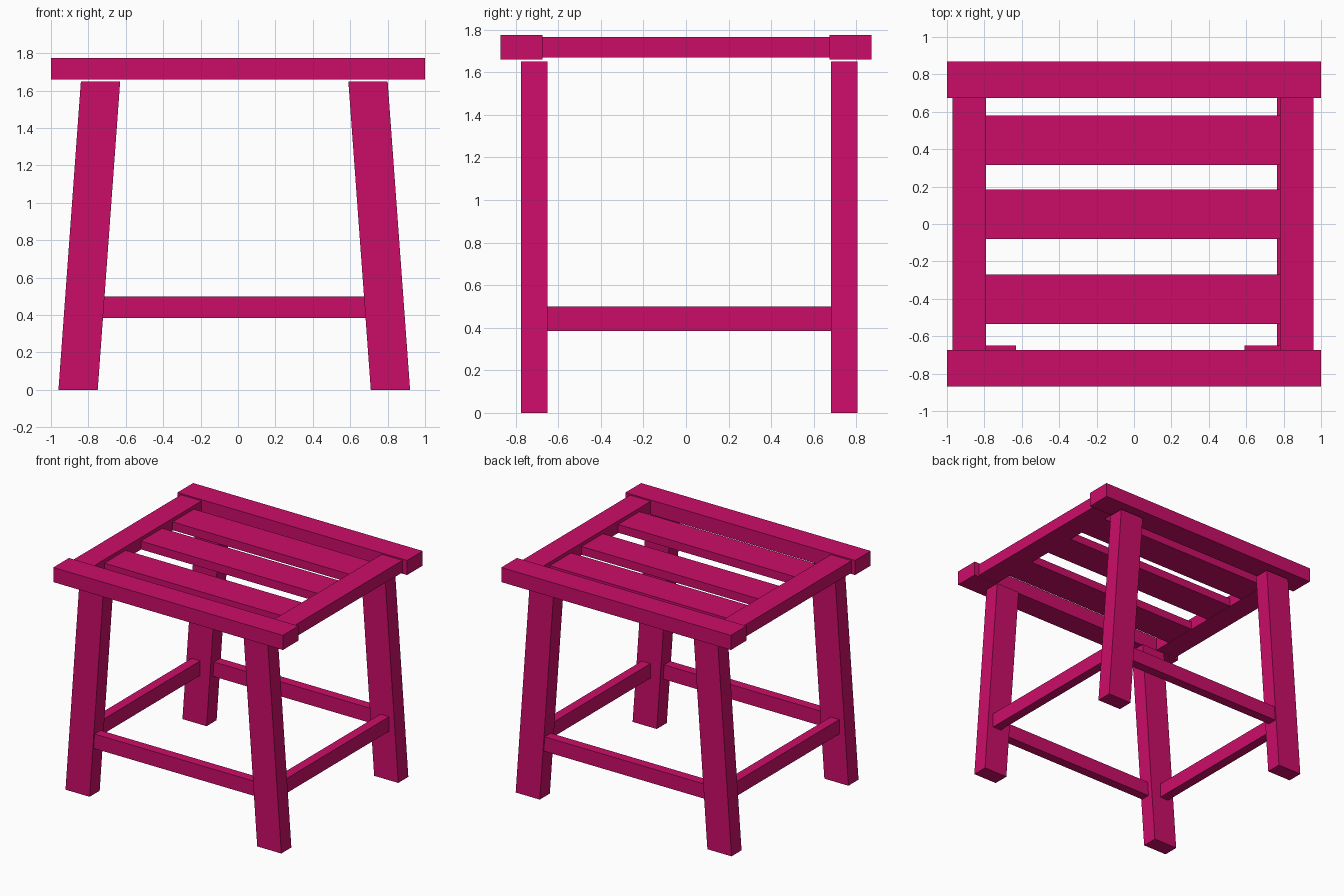
import bpy, bmesh

if "Cube" in bpy.data.objects:
    bpy.data.objects.remove(bpy.data.objects["Cube"])

pink = bpy.data.materials.new("pink_paint")
pink.diffuse_color = (0.6, 0.004, 0.14, 1)
pink.use_nodes = True
pink.node_tree.nodes["Principled BSDF"].inputs["Base Color"].default_value = pink.diffuse_color


def beam(name, x, y, z, lean=0.0):
    """Box between the (min, max) ranges; lean shifts the top end along x."""
    bm = bmesh.new()
    bmesh.ops.create_cube(bm, size=1)
    for v in bm.verts:
        top = v.co.z > 0
        v.co = (x[v.co.x > 0] + (lean if top else 0), y[v.co.y > 0], z[top])
    mesh = bpy.data.meshes.new(name)
    bm.to_mesh(mesh)
    bm.free()
    mesh.materials.append(pink)
    obj = bpy.data.objects.new(name, mesh)
    bpy.context.collection.objects.link(obj)
    return obj


front_y, back_y = (-0.775, -0.65), (0.68, 0.805)
left_x, right_x = (-0.96, -0.75), (0.71, 0.92)

# Splayed legs
for end, y in (("front", front_y), ("back", back_y)):
    beam(f"{end}_left_leg", left_x, y, (0, 1.65), 0.12)
    beam(f"{end}_right_leg", right_x, y, (0, 1.65), -0.12)

# Stretchers between the legs
sz = (0.385, 0.5)
beam("front_stretcher", (-0.735, 0.695), (-0.765, -0.69), sz)
beam("back_stretcher", (-0.735, 0.695), (0.72, 0.795), sz)
beam("left_stretcher", (-0.88, -0.805), (-0.65, 0.68), sz)
beam("right_stretcher", (0.765, 0.84), (-0.65, 0.68), sz)

# Seat frame
beam("front_rail", (-1, 1), (-0.87, -0.675), (1.66, 1.775))
beam("back_rail", (-1, 1), (0.675, 0.87), (1.66, 1.775))
beam("left_rail", (-0.97, -0.79), (-0.675, 0.675), (1.67, 1.765))
beam("right_rail", (0.78, 0.96), (-0.675, 0.675), (1.67, 1.765))

# Seat slats, set slightly below the frame
for i, y in enumerate((-0.535, -0.08, 0.315)):
    beam(f"seat_slat_{i + 1}", (-0.79, 0.78), (y, y + 0.265), (1.672, 1.737))
